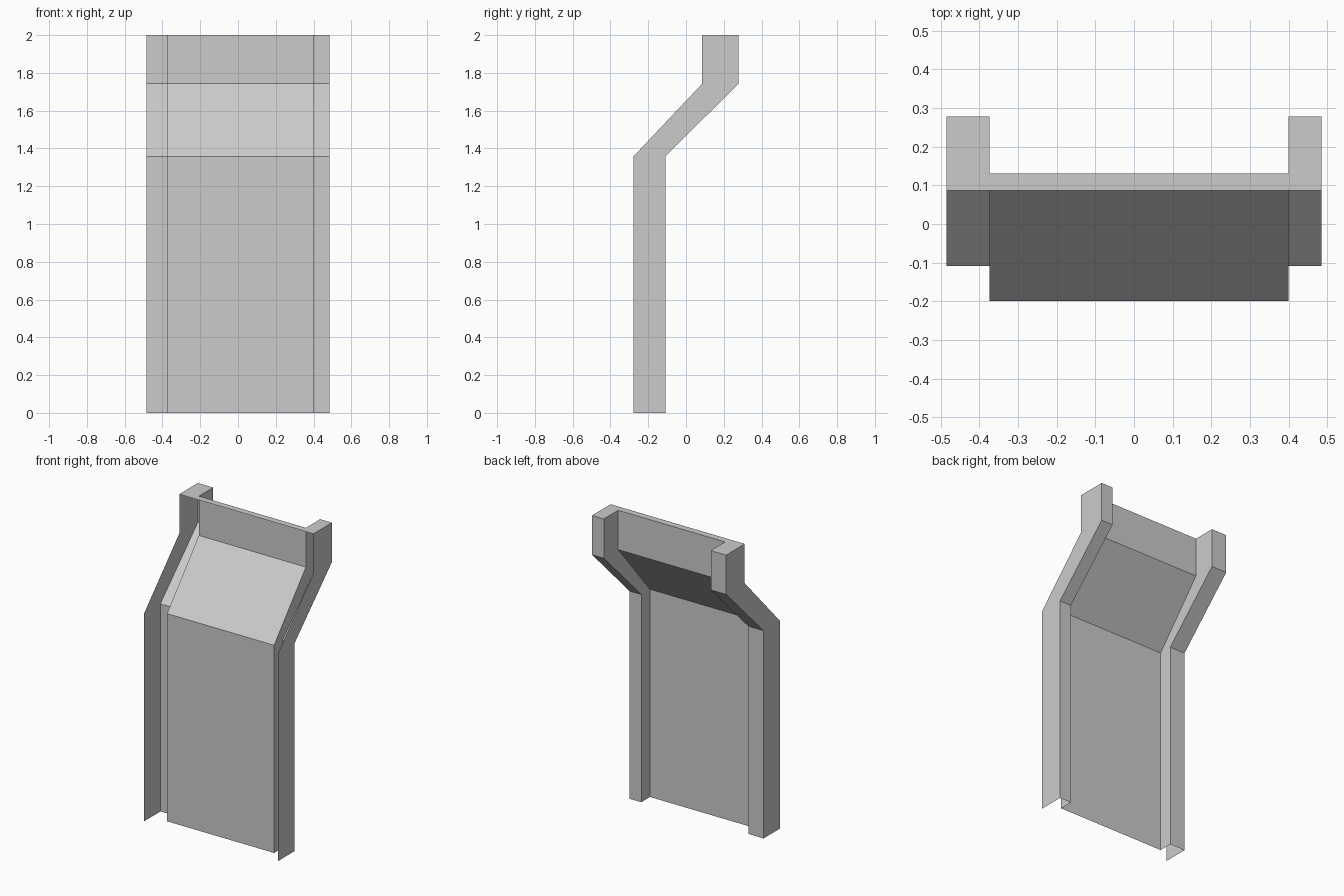
import bpy
import bmesh

if "Cube" in bpy.data.objects:
    bpy.data.objects.remove(bpy.data.objects["Cube"])

HALF = 0.485                       # half width
RAIL_L, RAIL_R = -0.374, 0.40      # inner edges of the two back rails

# side profile levels: z, open front edge, recessed panel, back of rails
LEVELS = [
    (0.00, -0.278, -0.199, -0.109),
    (1.358, -0.278, -0.199, -0.109),
    (1.743, 0.086, 0.130, 0.278),
    (2.00, 0.086, 0.130, 0.278),
]


def section(z, front, panel, back):
    """Plan outline at one height: side, rail, panel, rail, side."""
    outline = [(-HALF, front), (-HALF, back), (RAIL_L, back), (RAIL_L, panel),
               (RAIL_R, panel), (RAIL_R, back), (HALF, back), (HALF, front)]
    return [(x, y, z) for x, y in outline]


bm = bmesh.new()
rings = [[bm.verts.new(p) for p in section(*level)] for level in LEVELS]

# open-fronted shell: sides, rails and panel
for low, high in zip(rings, rings[1:]):
    for i in range(len(low) - 1):
        bm.faces.new((low[i], high[i], high[i + 1], low[i + 1]))

# top cap, facing up
bm.faces.new(rings[-1][::-1])

mesh = bpy.data.meshes.new("wall_panel")
bm.to_mesh(mesh)
bm.free()
wall_panel = bpy.data.objects.new("wall_panel", mesh)
bpy.context.collection.objects.link(wall_panel)
